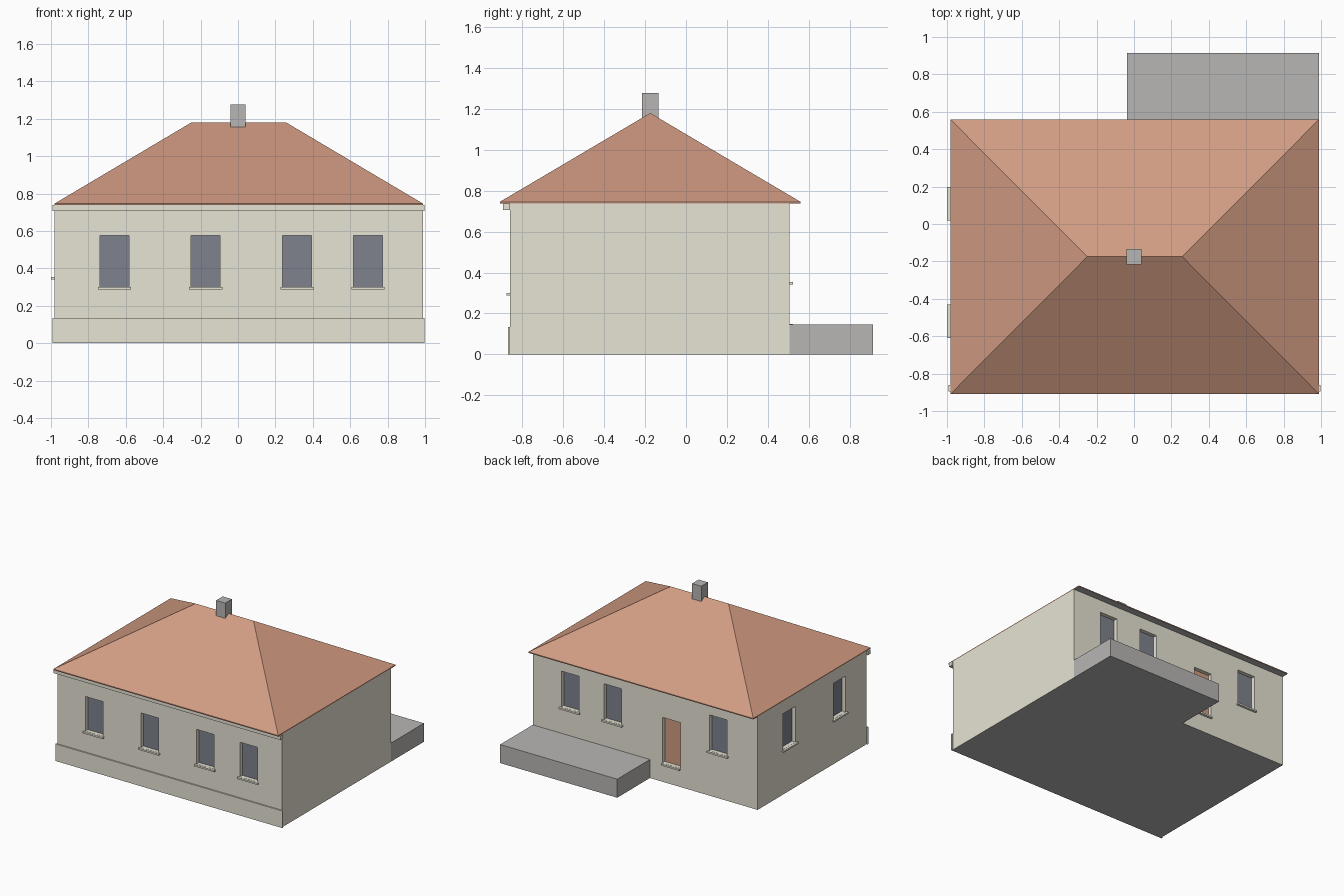
import bpy, bmesh
from mathutils import Vector

cube = bpy.data.objects.get("Cube")
if cube:
    bpy.data.objects.remove(cube, do_unlink=True)


def material(name, rgb):
    m = bpy.data.materials.new(name)
    m.use_nodes = True
    m.diffuse_color = (*rgb, 1)
    m.node_tree.nodes["Principled BSDF"].inputs["Base Color"].default_value = (*rgb, 1)
    return m


CREAM = material("cream_plaster", (0.80, 0.77, 0.66))
TILE = material("terracotta", (0.64, 0.33, 0.225))
STONE = material("grey_stone", (0.48, 0.47, 0.46))
GLASS = material("blue_grey_glass", (0.21, 0.225, 0.27))


def add_box(bm, lo, hi):
    lo, hi = Vector(lo), Vector(hi)
    verts = bmesh.ops.create_cube(bm, size=1)["verts"]
    bmesh.ops.scale(bm, vec=hi - lo, verts=verts)
    bmesh.ops.translate(bm, vec=(lo + hi) / 2, verts=verts)
    return verts


def finish(name, bm, *mats):
    mesh = bpy.data.meshes.new(name)
    bm.to_mesh(mesh)
    bm.free()
    for m in mats:
        mesh.materials.append(m)
    ob = bpy.data.objects.new(name, mesh)
    bpy.context.collection.objects.link(ob)
    return ob


def box(name, lo, hi, mat):
    bm = bmesh.new()
    add_box(bm, lo, hi)
    return finish(name, bm, mat)


def grey_underside(mesh, below):
    for p in mesh.polygons:
        if p.normal.z < -0.9 and p.center.z < below:
            p.material_index = 1


# Main dimensions
LEFT, RIGHT, FRONT, BACK = -0.982, 0.99, -0.86, 0.505
EAVE, LIP, RIDGE = 0.738, 0.746, 1.18
DEPTH = 0.035   # recess of windows and door
MID = -0.175    # ridge line in y


def wall_box(wall, a0, a1, z0, z1, inner, outer):
    """Corners of a box on a wall; inner/outer are offsets outward from its plane."""
    if wall == "front":
        return (a0, FRONT - outer, z0), (a1, FRONT - inner, z1)
    if wall == "back":
        return (a0, BACK + inner, z0), (a1, BACK + outer, z1)
    return (LEFT - outer, a0, z0), (LEFT - inner, a1, z1)


# Openings: name, wall, centre along wall, half width, bottom, top, fill, sill overhang
openings = []
for i, c in enumerate((-0.66, -0.173, 0.316, 0.695)):
    openings.append((f"front_window_{i + 1}", "front", c, 0.077, 0.30, 0.575, GLASS, 0.012))
for i, c in enumerate((0.663, 0.289, -0.636)):
    openings.append((f"back_window_{i + 1}", "back", c, 0.077, 0.355, 0.64, GLASS, 0.012))
for i, c in enumerate((0.108, -0.52)):
    openings.append((f"side_window_{i + 1}", "side", c, 0.077, 0.355, 0.64, GLASS, 0.012))
openings.append(("back_door", "back", -0.226, 0.08, 0.148, 0.51, TILE, 0.0))

# House walls with recessed openings
walls = box("house_walls", (LEFT, FRONT, 0), (RIGHT, BACK, EAVE), CREAM)
walls.data.materials.append(STONE)
cut = bmesh.new()
for name, wall, c, w, z0, z1, mat, over in openings:
    add_box(cut, *wall_box(wall, c - w, c + w, z0, z1, -DEPTH, 0.05))
cutter = finish("opening_cutter", cut, CREAM)
cutter.hide_render = True
mod = walls.modifiers.new("openings", "BOOLEAN")
mod.operation = "DIFFERENCE"
mod.solver = "EXACT"
mod.object = cutter
bpy.context.view_layer.objects.active = walls
bpy.ops.object.modifier_apply(modifier=mod.name)
bpy.data.objects.remove(cutter, do_unlink=True)
grey_underside(walls.data, 0.01)

# Panes, door leaf and sills
for name, wall, c, w, z0, z1, mat, over in openings:
    box(name, *wall_box(wall, c - w, c + w, z0, z1, -DEPTH, -DEPTH + 0.004), mat)
    s = w + over
    box(name + "_sill", *wall_box(wall, c - s, c + s, z0 - 0.013, z0, 0, 0.017), CREAM)
    box(name + "_ledge", *wall_box(wall, c - w, c + w, z0 - 0.013, z0 + 0.001, -DEPTH, 0), CREAM)

# Front plinth and cornice
plinth = box("front_plinth", (LEFT - 0.01, FRONT - 0.011, 0), (RIGHT + 0.008, FRONT, 0.135), CREAM)
plinth.data.materials.append(STONE)
grey_underside(plinth.data, 0.01)
box("front_cornice", (LEFT - 0.01, FRONT - 0.035, 0.706), (RIGHT + 0.008, FRONT, EAVE), CREAM)

# Hipped roof: a thin eave slab whose top is drawn in to the ridge
bm = bmesh.new()
add_box(bm, (LEFT, -0.91, EAVE), (RIGHT, 0.56, LIP))
top = max(bm.faces, key=lambda f: f.calc_center_median().z)
ring = bmesh.ops.extrude_discrete_faces(bm, faces=[top])["faces"][0]
centre = (LEFT + RIGHT) / 2
eave_verts = [v for v in bm.verts if v.co.z > LIP - 0.001 and v not in ring.verts]
for v in ring.verts:
    v.co = (centre + (0.254 if v.co.x > centre else -0.254), MID, RIDGE)
bmesh.ops.remove_doubles(bm, verts=bm.verts[:], dist=0.0005)
bmesh.ops.dissolve_degenerate(bm, edges=bm.edges[:], dist=0.0005)
bmesh.ops.recalc_face_normals(bm, faces=bm.faces[:])
roof = finish("hipped_roof", bm, TILE, STONE)
grey_underside(roof.data, LIP)

# Chimney and back terrace
box("chimney", (-0.04, MID - 0.041, 1.155), (0.04, MID + 0.041, 1.277), STONE)
box("back_terrace", (-0.037, BACK, 0), (RIGHT, 0.914, 0.147), STONE)
